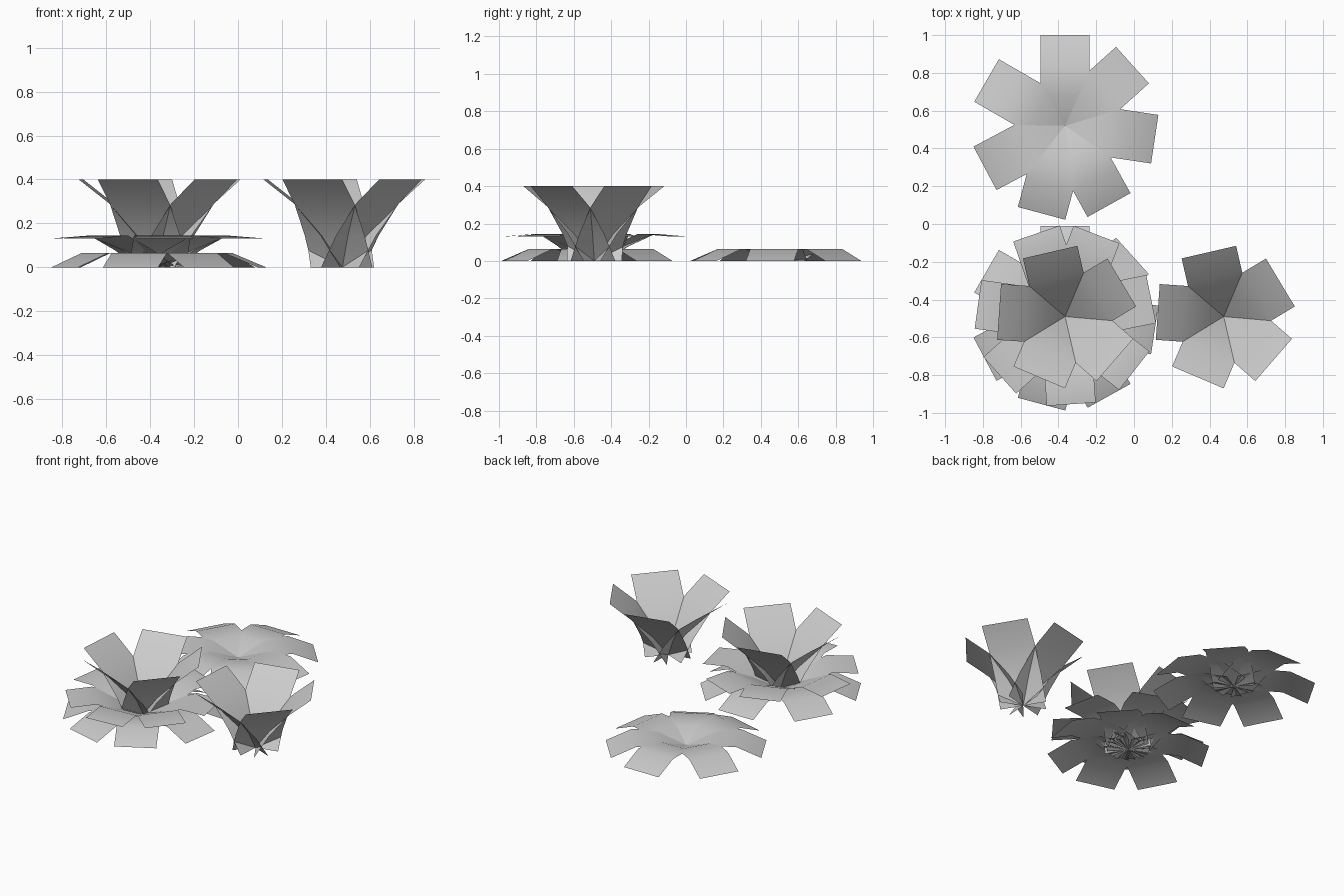
import bpy
from math import radians, sin, cos

if "Cube" in bpy.data.objects:
    bpy.data.objects.remove(bpy.data.objects["Cube"])


def rosette(name, center, profile, half_width, angles):
    """Ring of constant-width bent petal strips that all start at the centre."""
    verts, faces = [], []
    for a in angles:
        c, s = cos(radians(a)), sin(radians(a))
        base = len(verts)
        for r, z in profile:
            for w in (-half_width, half_width):
                verts.append((r * c - w * s, r * s + w * c, z))
        for i in range(len(profile) - 1):
            k = base + 2 * i
            faces.append((k, k + 2, k + 3, k + 1))
    mesh = bpy.data.meshes.new(name)
    mesh.from_pydata(verts, [], faces)
    mesh.shade_smooth()
    obj = bpy.data.objects.new(name, mesh)
    obj.location = (center[0], center[1], 0)
    bpy.context.collection.objects.link(obj)
    return obj


# Petal side profiles: (distance from centre, height)
drooping = [(0, 0), (0.16, 0.062), (0.325, 0.065), (0.48, 0)]
spreading = [(0, 0), (0.15, 0.08), (0.30, 0.145), (0.465, 0.132)]
cupped = [(0, 0), (0.09, 0.145), (0.21, 0.29), (0.35, 0.40)]

# Slightly uneven petal directions
outer_angles = [90, 42, -8.5, -61, -105, -152, -210]
middle_angles = [172, 109, 69, 11.5, -38, -86, -138]
inner_angles = [31, 103, 176, 247, 319]

# Full flower: three nested rings
flower = (-0.365, -0.49)
rosette("flower_outer_petals", flower, drooping, 0.13, outer_angles)
rosette("flower_middle_petals", flower, spreading, 0.13, middle_angles)
rosette("flower_inner_petals", flower, cupped, 0.148, inner_angles)

# Separate open blossom and separate cup blossom
rosette("open_blossom", (-0.365, 0.52), drooping, 0.13, outer_angles)
rosette("cup_blossom", (0.475, -0.49), cupped, 0.148, inner_angles)
